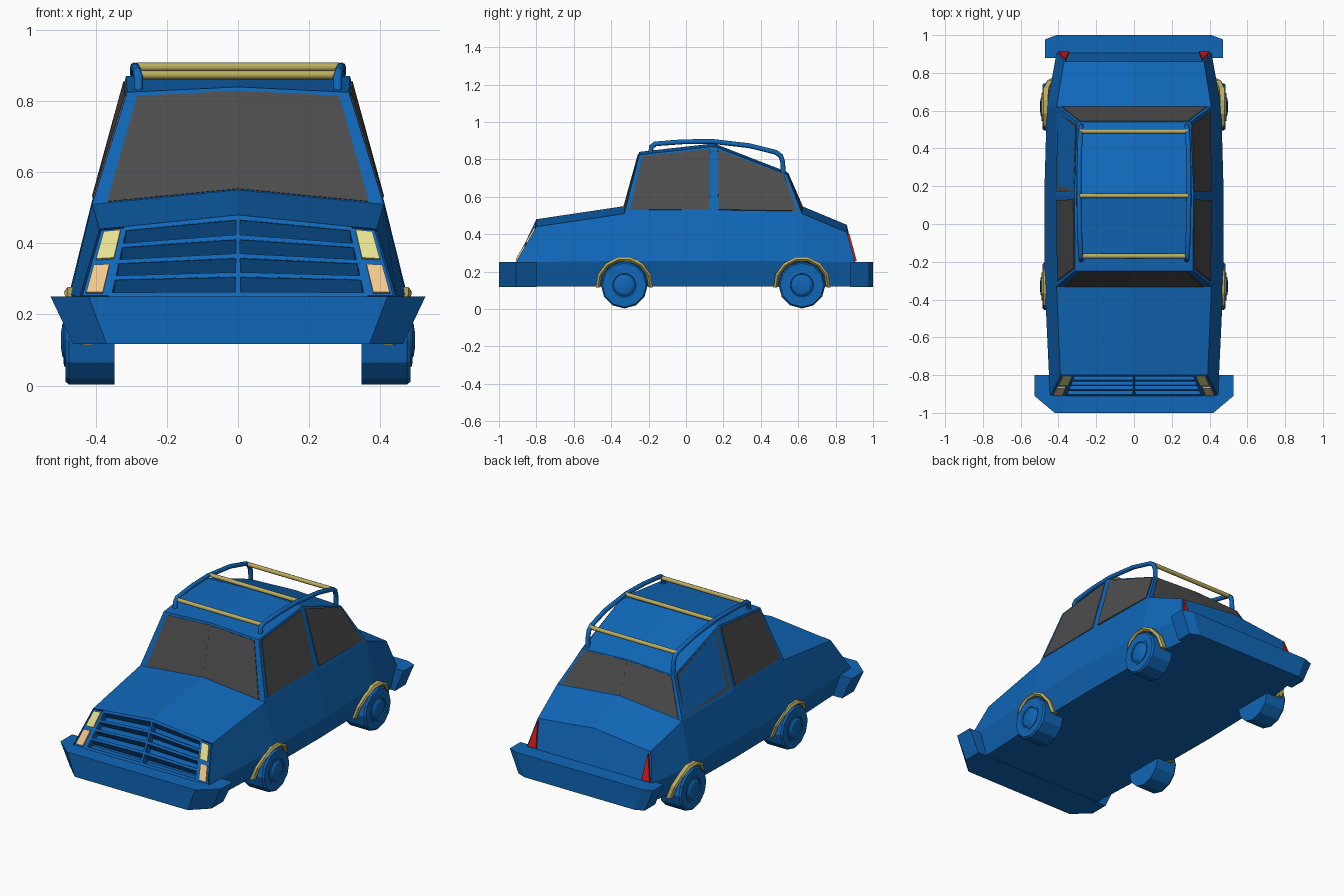
import bpy, bmesh, math
from mathutils import Vector as V

if "Cube" in bpy.data.objects:
    bpy.data.objects.remove(bpy.data.objects["Cube"])

def material(name, c):
    m = bpy.data.materials.new(name)
    m.diffuse_color = (*c, 1)
    m.use_nodes = True
    m.node_tree.nodes["Principled BSDF"].inputs["Base Color"].default_value = m.diffuse_color
    return m

BLUE = material("blue paint", (0.005, 0.135, 0.48))
GOLD = material("gold trim", (0.5, 0.42, 0.12))
GLASS = material("dark glass", (0.075, 0.075, 0.075))
YELLOW = material("headlight yellow", (0.8, 0.76, 0.28))
ORANGE = material("indicator orange", (0.9, 0.58, 0.26))
RED = material("tail red", (0.65, 0.01, 0.01))

def finish(name, bm, mat):
    bmesh.ops.recalc_face_normals(bm, faces=bm.faces)
    me = bpy.data.meshes.new(name)
    bm.to_mesh(me)
    bm.free()
    ob = bpy.data.objects.new(name, me)
    me.materials.append(mat)
    bpy.context.collection.objects.link(ob)
    return ob

def flip(p):
    return V((-p[0], p[1], p[2]))

def loft(bm, rings, caps=True):
    vs = [[bm.verts.new(p) for p in r] for r in rings]
    n = len(vs[0])
    for a, b in zip(vs, vs[1:]):
        for i in range(n):
            bm.faces.new((a[i], a[(i + 1) % n], b[(i + 1) % n], b[i]))
    if caps:
        bm.faces.new(vs[0])
        bm.faces.new(vs[-1])
    return vs

def bilerp(q, u, v):
    a, b, c, d = map(V, q)
    return a.lerp(b, u).lerp(d.lerp(c, u), v)

def patch(q, u0, u1, v0, v1):
    return [bilerp(q, u, v) for u, v in ((u0, v0), (u1, v0), (u1, v1), (u0, v1))]

def slab(name, polys, out, inn, mat):
    """Thin plates on the body surface, mirrored left and right."""
    bm = bmesh.new()
    for poly in polys:
        for pts in ([V(p) for p in poly], [flip(p) for p in poly]):
            n = (pts[1] - pts[0]).cross(pts[2] - pts[0]).normalized()
            if n.dot(sum(pts, V()) / len(pts) - V((0, 0.1, 0.3))) < 0:
                n = -n
            loft(bm, [[p + n * out for p in pts], [p - n * inn for p in pts]])
    return finish(name, bm, mat)

# Body: lofted half sections (bottom centre, bottom, belt, shoulder, crown)
half = [
    [(0, -.91, .12), (.40, -.91, .12), (.445, -.91, .25), (.39, -.80, .44), (0, -.80, .48)],
    [(0, -.33, .12), (.425, -.33, .12), (.472, -.33, .257), (.41, -.33, .51), (0, -.33, .55)],
    [(0, .15, .12), (.43, .15, .12), (.475, .15, .258), (.413, .15, .51), (0, .15, .55)],
    [(0, .62, .12), (.42, .62, .12), (.462, .62, .257), (.41, .62, .51), (0, .62, .55)],
    [(0, .905, .12), (.38, .905, .12), (.41, .905, .25), (.37, .86, .41), (0, .86, .45)]]
bm = bmesh.new()
vs = loft(bm, [h + [flip(p) for p in h[3:0:-1]] for h in half], False)
nose = []
for r, y in ((vs[0], -.91), (vs[-1], .905)):
    m = bm.verts.new((0, y, .25))
    for ids in ((1, 2, 3), (7, 6, 5)):
        bm.faces.new((r[0], r[ids[0]], r[ids[1]], m))
        f = bm.faces.new((m, r[ids[1]], r[ids[2]], r[4]))
        if y < 0:
            nose.append(f)
bmesh.ops.recalc_face_normals(bm, faces=bm.faces)
bmesh.ops.inset_region(bm, faces=nose, thickness=.01, depth=-.05, use_even_offset=True)
finish("body", bm, BLUE)

# Cabin
roof = [[(.312, -.25, .825), (0, -.25, .84)], [(.315, .15, .87), (0, .15, .885)],
        [(.30, .54, .72), (0, .54, .733)]]
bm = bmesh.new()
rings = []
for h, r in zip(half[1:4], roof):
    s = [h[3], r[0], r[1]]
    rings.append([(0, h[4][1], h[4][2])] + s + [flip(p) for p in s[1::-1]])
vs = loft(bm, rings, False)
for r in (vs[0], vs[-1]):
    bm.faces.new((r[0], r[1], r[2], r[3]))
    bm.faces.new((r[0], r[5], r[4], r[3]))
finish("cabin", bm, BLUE)

# Windows
B, M, C = half[1], half[2], half[3]
slab("windshield", [patch((B[4], B[3], roof[0][0], roof[0][1]), 0, .9, .01, .96)], .004, .01, GLASS)
slab("rear_window", [patch((C[4], C[3], roof[2][0], roof[2][1]), 0, .94, .02, .97)], .004, .01, GLASS)
slab("side_windows", [patch((B[3], M[3], roof[1][0], roof[0][0]), .05, .95, .06, .965),
                      patch((M[3], C[3], roof[2][0], roof[1][0]), .05, .95, .06, .965)], .004, .01, GLASS)

# Grille: bars and louvres on the sloping nose
N = ((0, -.91, .25), half[0][2], half[0][3], half[0][4])
bars = [patch(N, 0, .82, v - .03, v + .03) for v in (.03, .27, .5, .73, .97)]
bars += [patch(N, 0, .015, .02, .98), patch(N, .8, .985, .02, .98)]
slab("grille_bars", bars, 0, .045, BLUE)
louvres = []
for a, b in ((.05, .25), (.29, .48), (.52, .71), (.75, .95)):
    p = patch(N, .01, .81, a, b)
    louvres.append([p[0] + V((0, .05, 0)), p[1] + V((0, .05, 0)), p[2], p[3]])
slab("grille_louvres", louvres, 0, .004, BLUE)
slab("headlights", [patch(N, .84, .96, .54, .94)], .008, .01, YELLOW)
slab("indicators", [patch(N, .86, .965, .05, .45)], .008, .01, ORANGE)
slab("tail_lights", [[(.40, .905, .255), (.345, .905, .255), (.362, .866, .40)]], .008, .01, RED)

# Bumpers: outline narrowing towards the bottom
def bumper(name, pts):
    outline = pts + [(-x, y) for x, y in reversed(pts)]
    bm = bmesh.new()
    loft(bm, [[(x * s, y, z) for x, y in outline] for s, z in ((1, .25), (.88, .117))])
    finish(name, bm, BLUE)

bumper("front_bumper", [(.45, -.80), (.527, -.80), (.527, -.91), (.42, -1)])
bumper("rear_bumper", [(.47, .88), (.47, .978), (.41, 1)])

# Wheels: lathed profiles of (x, radius)
def lathe(name, prof, y, side, steps):
    bm = bmesh.new()
    rings = []
    for x, r in prof:
        rings.append([(side * x, y + r * math.sin(2 * math.pi * i / steps),
                       .128 - r * math.cos(2 * math.pi * i / steps)) for i in range(steps)])
    loft(bm, rings)
    finish(name, bm, BLUE)

# Wheel arches: faceted trim following the body side
def arch(name, y, side):
    bm = bmesh.new()
    rings = []
    for i in range(8):
        t = math.radians(-5 + 190 * i / 7)
        ring = []
        for r, dx in ((.127, -.015), (.13, .01), (.14, .019), (.153, .01), (.153, -.015)):
            z = .128 + r * math.sin(t)
            x = .425 + .045 * min(1, max(0, (z - .12) / .13)) + dx
            ring.append((side * x, y + r * math.cos(t), z))
        rings.append(ring)
    loft(bm, rings)
    finish(name, bm, GOLD)

for end, y in (("front", -.33), ("rear", .62)):
    for label, s in (("right", 1), ("left", -1)):
        tag = f"{end}_{label}"
        lathe(tag + "_wheel", [(.347, .125), (.475, .125), (.485, .117)], y, s, 12)
        lathe(tag + "_hub", [(.47, .074), (.489, .074), (.491, .062), (.486, .058),
                             (.494, .045), (.498, .02)], y, s, 24)
        arch(tag + "_arch", y, s)

# Roof rack: tube rails and cross bars
def tube(name, pts, r, mat):
    cu = bpy.data.curves.new(name, 'CURVE')
    cu.dimensions = '3D'
    cu.bevel_depth, cu.bevel_resolution, cu.use_fill_caps = r, 2, True
    sp = cu.splines.new('POLY')
    sp.points.add(len(pts) - 1)
    for p, co in zip(sp.points, pts):
        p.co = (*co, 1)
    cu.materials.append(mat)
    ob = bpy.data.objects.new(name, cu)
    bpy.context.collection.objects.link(ob)
    bpy.ops.object.select_all(action='DESELECT')
    ob.select_set(True)
    bpy.context.view_layer.objects.active = ob
    bpy.ops.object.convert(target='MESH')

rail = [(.28, -.19, .825), (.28, -.185, .868), (.283, -.165, .883), (.288, -.02, .894),
        (.291, .14, .896), (.29, .34, .873), (.284, .48, .838), (.282, .507, .818),
        (.28, .517, .785), (.28, .52, .715)]
tube("right_roof_rail", rail, .013, BLUE)
tube("left_roof_rail", [flip(p) for p in rail], .013, BLUE)
for name, y, z in (("front", -.17, .874), ("middle", .15, .896), ("rear", .49, .832)):
    tube(name + "_roof_bar", [(-.285, y, z), (.285, y, z)], .0125, GOLD)
